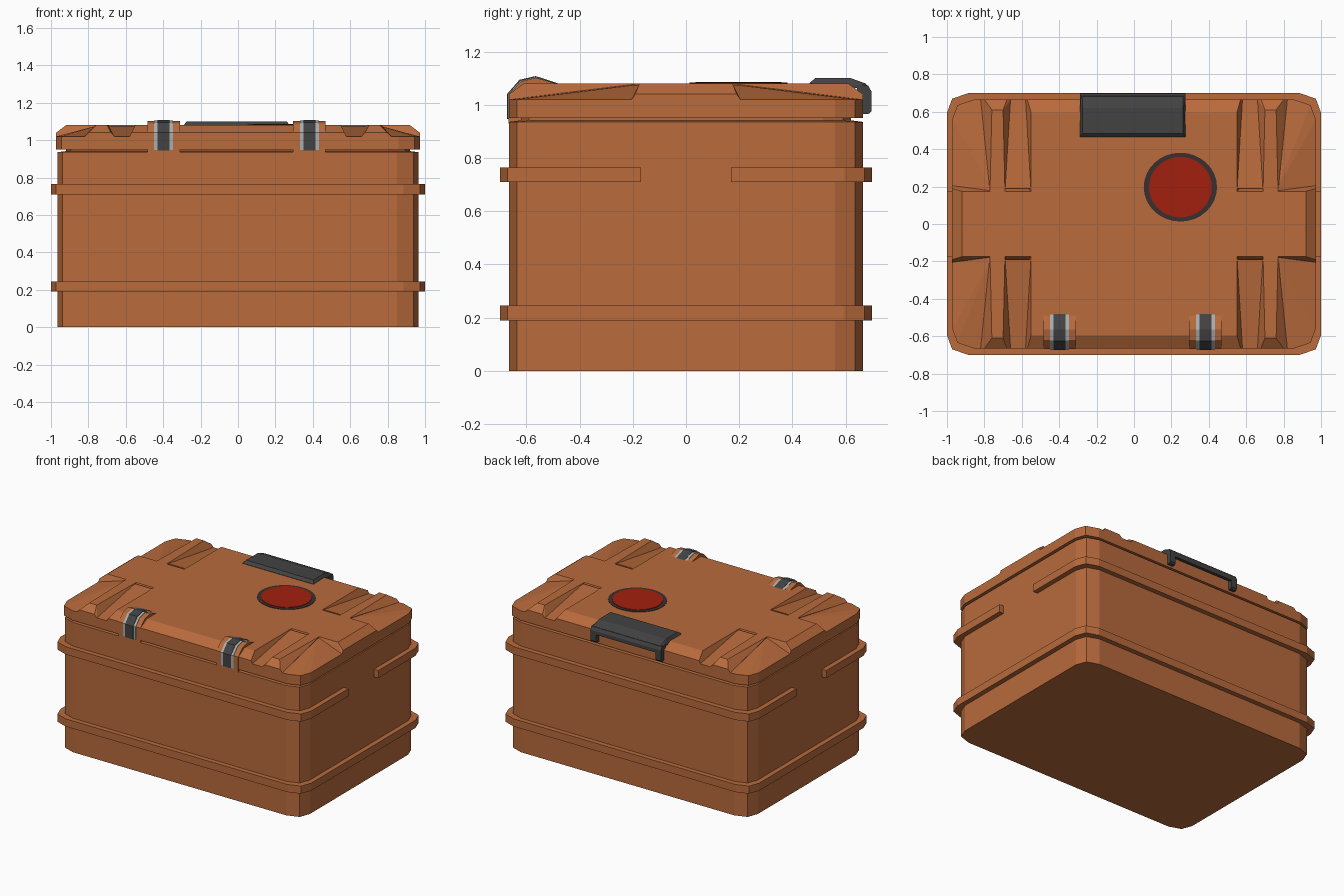
import bpy, bmesh, math

if "Cube" in bpy.data.objects:
    bpy.data.objects.remove(bpy.data.objects["Cube"])


def material(name, rgb):
    m = bpy.data.materials.new(name)
    m.diffuse_color = (*rgb, 1)
    m.use_nodes = True
    m.node_tree.nodes["Principled BSDF"].inputs["Base Color"].default_value = m.diffuse_color
    return m


ORANGE = material("burnt orange", (0.48, 0.145, 0.045))
DARK = material("charcoal", (0.055, 0.055, 0.056))
LIGHT = material("light grey", (0.40, 0.42, 0.43))
RED = material("signal red", (0.36, 0.014, 0.004))
RIM = material("dark brown", (0.042, 0.030, 0.029))


def build(name, solids, mat):
    """One object from several convex solids, each given by its corner points."""
    bm = bmesh.new()
    for pts in solids:
        part = bmesh.new()
        for p in pts:
            part.verts.new(p)
        bmesh.ops.convex_hull(part, input=part.verts[:])
        loose = [v for v in part.verts if not v.link_faces]
        bmesh.ops.delete(part, geom=loose, context='VERTS')
        bmesh.ops.dissolve_limit(part, angle_limit=math.radians(0.5),
                                 verts=part.verts[:], edges=part.edges[:])
        bmesh.ops.recalc_face_normals(part, faces=part.faces[:])
        tmp = bpy.data.meshes.new("tmp")
        part.to_mesh(tmp)
        part.free()
        bm.from_mesh(tmp)
        bpy.data.meshes.remove(tmp)
    me = bpy.data.meshes.new(name)
    bm.to_mesh(me)
    bm.free()
    me.materials.append(mat)
    ob = bpy.data.objects.new(name, me)
    bpy.context.collection.objects.link(ob)
    return ob


def outline(w, d):
    """Rectangle with two-step chamfered corners."""
    corner = [(w, d - .105), (w - .028, d - .03), (w - .115, d)]
    return [(sx * x, sy * y) for sx in (-1, 1) for sy in (-1, 1) for x, y in corner]


def slab(pts, z0, z1):
    return [(x, y, z) for x, y in pts for z in (z0, z1)]


def prism(profile, x0, x1):
    return [(x, y, z) for x in (x0, x1) for y, z in profile]


def flip(pts, sx, sy):
    return [(sx * x, sy * y, z) for x, y, z in pts]


# Body with the recessed seam under the lid
build("case_body", [slab(outline(.965, .665), 0, .936)
                    + slab(outline(.90, .60), .936, .944)], ORANGE)
build("seam_core", [slab(outline(.92, .62), .92, .96)], ORANGE)

# Lower band goes all round, upper band is open on both sides
ring = outline(1.0, .70)
build("lower_band", [slab(ring, .19, .245)], ORANGE)
for side, s in (("front", -1), ("back", 1)):
    half = [p for p in ring if p[1] * s > 0] + [(-1, s * .17), (1, s * .17)]
    build(side + "_upper_band", [slab(half, .71, .765)], ORANGE)

# Lid: base slab, raised centre, side bars, ribs and sloping recess floors
TOP, LOW, L, W = 1.08, 1.02, .972, .665
lid = [slab(outline(L, W), .95, LOW)]
lid.append([(sx * x, sy * y, z) for sx in (-1, 1) for sy in (-1, 1)
            for x, y, z in ((.58, W, LOW), (.57, W, 1.04), (.55, .595, TOP),
                            (.55, .19, LOW))])
side_bar = [(x, s * y, z) for s in (-1, 1)
            for x, y, z in ((.5, .20, LOW), (L, .205, LOW), (L, .19, 1.04),
                            (.92, .175, TOP), (.5, .175, TOP))]
rib = [(.69, .17, TOP), (.77, .17, TOP), (.70, .61, TOP), (.76, .61, TOP),
       (.68, W, 1.04), (.80, W, 1.04), (.66, W, LOW), (.82, W, LOW),
       (.69, .17, LOW), (.77, .17, LOW)]
slot_floor = [(x, y, z) for x in (.54, .71)
              for y, z in ((.19, TOP - .003), (.19, LOW), (W, LOW))]
corner_floor = [(.76, .18, TOP - .004), (.76, .18, LOW), (L, .18, LOW),
                (L, .56, LOW), (.944, .635, LOW), (.857, W, LOW), (.76, W, LOW)]
for sx in (-1, 1):
    lid.append(flip(side_bar, sx, 1))
    for sy in (-1, 1):
        lid += [flip(p, sx, sy) for p in (rib, slot_floor, corner_floor)]
build("lid", lid, ORANGE)


# Front latches: orange housing, grey strap edges, dark strap
def latch_profile(o, bottom):
    return [(-.667 - o, bottom), (-.667 - o, 1.04), (-.62 - o, 1.088 + o),
            (-.565, 1.102 + o), (-.51, 1.084 + o), (-.475 + o, 1.076), (-.475 + o, bottom)]


for side, cx in (("left", -.398), ("right", .382)):
    for part, o, bottom, h, mat in (("latch_housing", 0, .93, .087, ORANGE),
                                    ("latch_edge", .003, .948, .05, LIGHT),
                                    ("latch_strap", .006, .946, .032, DARK)):
        build(side + "_" + part, [prism(latch_profile(o, bottom), cx - h, cx + h)], mat)

# Back handle: top plate, rounded lip and two end tabs
HX, HW = -.007, .282
x0, x1 = HX - HW, HX + HW
handle = [
    prism([(.465, 1.07), (.465, 1.082), (.67, 1.07), (.69, 1.062)], x0, x1)
    + prism([(.485, 1.10), (.62, 1.10), (.675, 1.08)], x0 + .014, x1 - .014),
    prism([(.655, 1.075), (.685, 1.072), (.697, 1.05), (.697, 1.025), (.675, 1.025)], x0, x1)]
for a, b in ((x0, x0 + .045), (x1 - .045, x1)):
    handle.append(prism([(.64, 1.075), (.685, 1.072), (.697, 1.05),
                         (.697, .975), (.685, .965), (.66, .965)], a, b))
build("handle", handle, DARK)


# Round plain badge on the lid
def disc(rx, ry, z0, z1):
    ring = [(.248 + rx * math.cos(i * math.tau / 32), .197 + ry * math.sin(i * math.tau / 32))
            for i in range(32)]
    return slab(ring, z0, z1)


build("badge_rim", [disc(.196, .184, 1.078, 1.083)], RIM)
build("badge_face", [disc(.168, .162, 1.080, 1.086)], RED)
